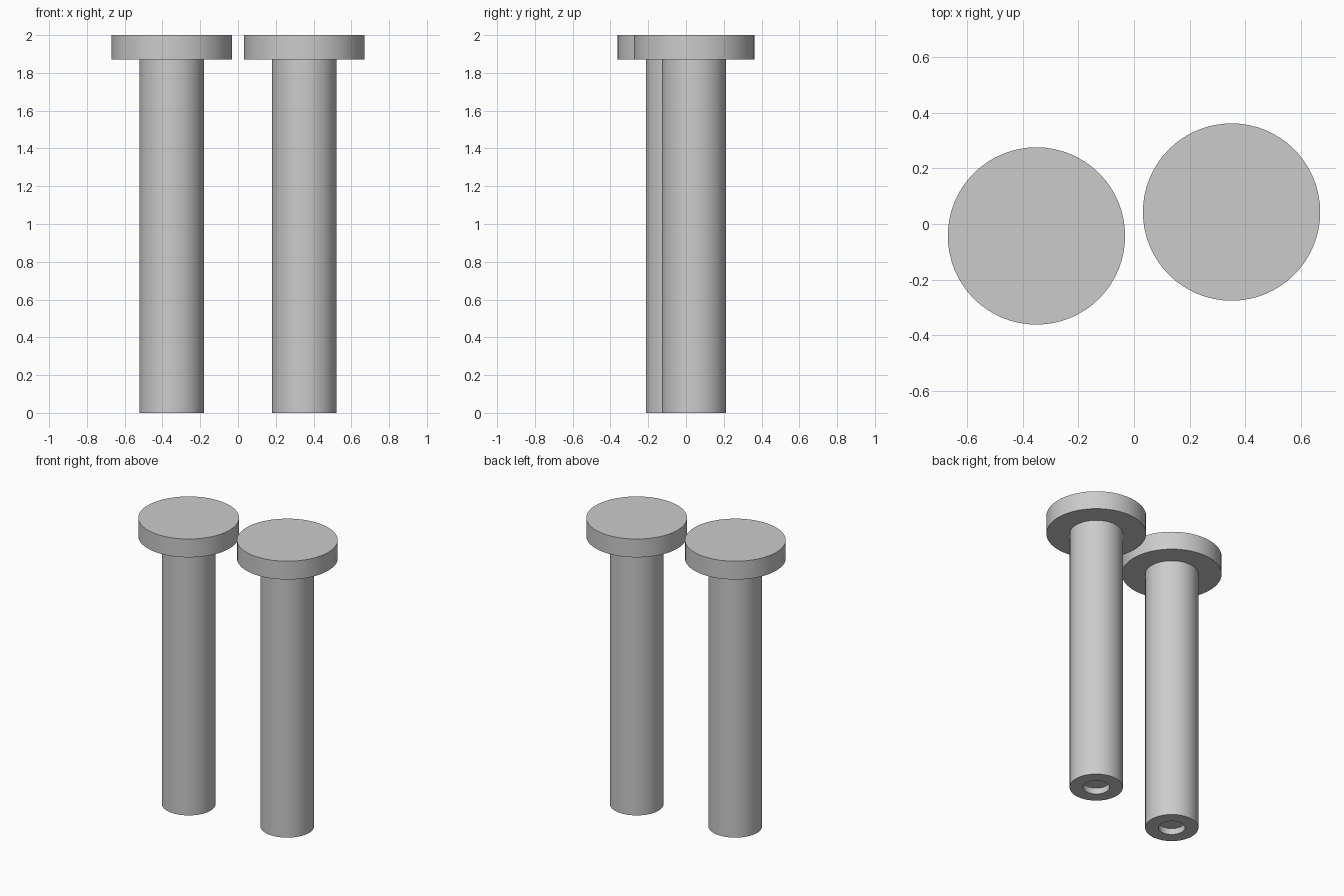
import bpy, bmesh, math

if "Cube" in bpy.data.objects:
    bpy.data.objects.remove(bpy.data.objects["Cube"])

SEGMENTS = 64
# Half profile (radius, height): blind hole, shaft, wide flat head
PROFILE = [(0.085, 0.043), (0.085, 0.0), (0.17, 0.0),
           (0.17, 1.872), (0.319, 1.872), (0.319, 2.0)]

grey = bpy.data.materials.new("light_grey")
grey.diffuse_color = (0.6, 0.6, 0.6, 1.0)
grey.use_nodes = True
grey.node_tree.nodes["Principled BSDF"].inputs["Base Color"].default_value = grey.diffuse_color


def make_pin(name, x, y):
    """Revolve the profile into one closed, headed pin."""
    bm = bmesh.new()
    rings = []
    for radius, z in PROFILE:
        rings.append([bm.verts.new((radius * math.cos(2 * math.pi * i / SEGMENTS),
                                    radius * math.sin(2 * math.pi * i / SEGMENTS), z))
                      for i in range(SEGMENTS)])
    for low, high in zip(rings, rings[1:]):
        for i in range(SEGMENTS):
            j = (i + 1) % SEGMENTS
            bm.faces.new((low[i], low[j], high[j], high[i]))
    # Hole ceiling and head top
    bm.faces.new(rings[0])
    bm.faces.new(rings[-1])
    bmesh.ops.recalc_face_normals(bm, faces=bm.faces[:])

    mesh = bpy.data.meshes.new(name)
    bm.to_mesh(mesh)
    bm.free()
    mesh.materials.append(grey)
    pin = bpy.data.objects.new(name, mesh)
    pin.location = (x, y, 0)
    bpy.context.collection.objects.link(pin)

    # Smooth round walls, sharp rims
    bpy.ops.object.select_all(action='DESELECT')
    pin.select_set(True)
    bpy.context.view_layer.objects.active = pin
    bpy.ops.object.shade_smooth_by_angle(angle=math.radians(30))


# Two matching pins, staggered front and back
make_pin("left_pin", -0.351, -0.043)
make_pin("right_pin", 0.351, 0.043)
